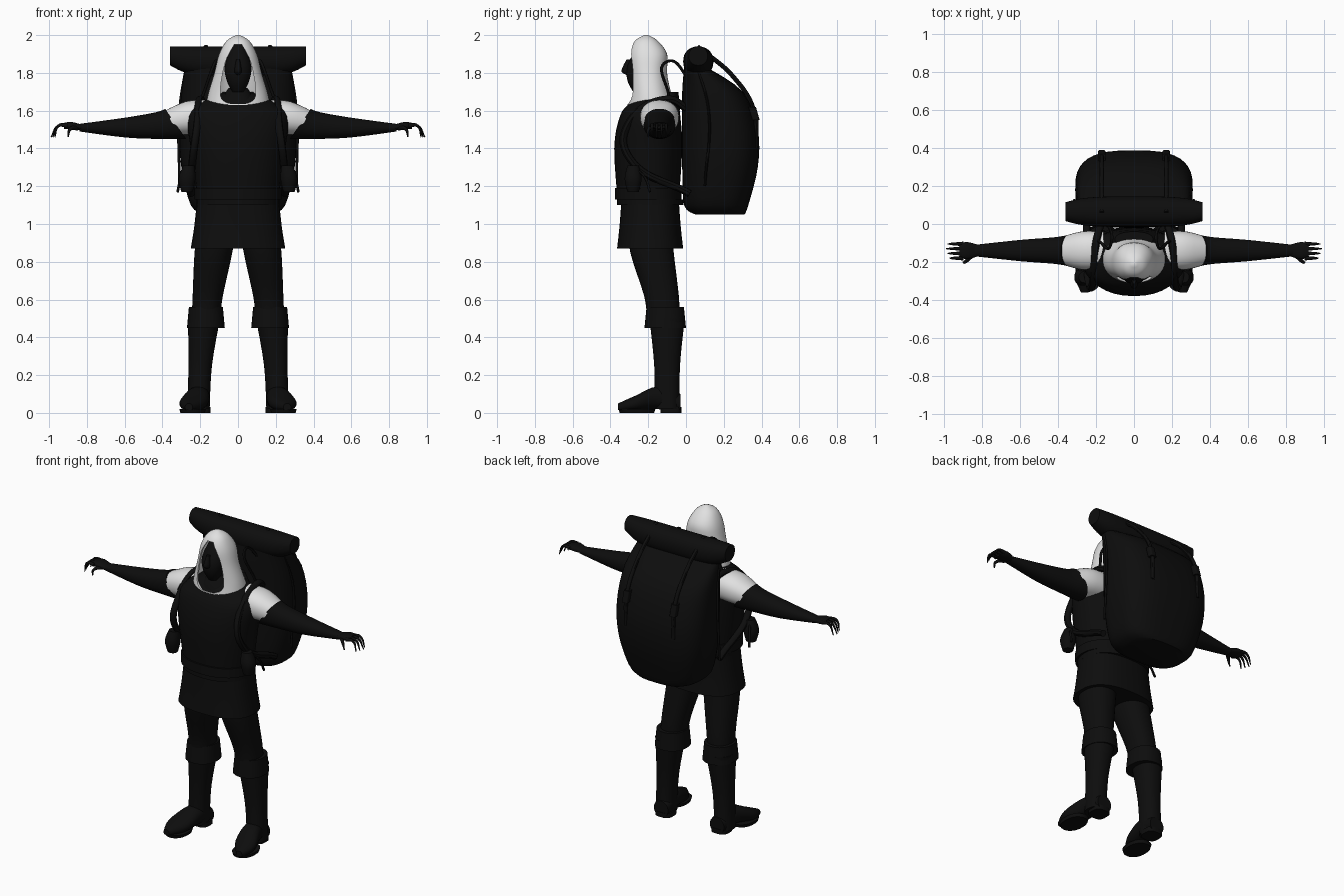
import bpy, bmesh, math
from mathutils import Vector

default_cube = bpy.data.objects.get("Cube")
if default_cube:
    bpy.data.objects.remove(default_cube)


def make_material(name, value):
    material = bpy.data.materials.new(name)
    material.use_nodes = True
    colour = (value, value, value, 1)
    material.diffuse_color = colour
    shader = material.node_tree.nodes["Principled BSDF"]
    shader.inputs["Base Color"].default_value = colour
    return material


CHARCOAL = make_material("charcoal black", .004)
PALE = make_material("pale cloth", .75)


def activate(part):
    bpy.ops.object.select_all(action='DESELECT')
    part.select_set(True)
    bpy.context.view_layer.objects.active = part


def finish(part, material):
    part.data.materials.clear()
    part.data.materials.append(material)
    activate(part)
    bpy.ops.object.shade_smooth_by_angle(angle=math.radians(45))
    return part


def smooth_rows(rows, steps):
    """Fill in rows along a flowing curve through the given ones."""
    rows = [Vector(row) for row in rows]
    last = len(rows) - 1
    filled = []
    for index in range(last):
        start, end = rows[index], rows[index + 1]
        leave = (end - rows[max(index - 1, 0)]) / 2
        arrive = (rows[min(index + 2, last)] - start) / 2
        for step in range(steps):
            t = step / steps
            ease = t * t * (3 - 2 * t)
            bend = leave * t * (1 - t) ** 2 - arrive * t * t * (1 - t)
            filled.append(start.lerp(end, ease) + bend)
    return filled + [rows[last]]


def rounded(value, power):
    return math.copysign(abs(value) ** (2 / power), value)


def loft(name, rows, axis='z', material=CHARCOAL, aspect=1, power=2.2,
         sides=32, steps=4, mirror=1, floor=0, slant=0):
    """Skin over cross-sections; a row is x, y, z, radius and maybe a second radius."""
    rows = [row if len(row) > 4 else (*row, row[3] * aspect) for row in rows]
    rows = smooth_rows(rows, steps)
    across, along = {'x': 'yz', 'y': 'xz', 'z': 'xy'}[axis]
    mesh = bmesh.new()
    loops = []
    for index, (x, y, z, wide, deep) in enumerate(rows):
        fade = (1 - index / (len(rows) - 1)) ** 2
        loop = []
        for side in range(sides):
            angle = math.tau * side / sides
            point = Vector((x, y, z))
            first = wide * rounded(math.cos(angle), power)
            second = deep * rounded(math.sin(angle), power)
            setattr(point, across, getattr(point, across) + first)
            setattr(point, along, getattr(point, along) + second)
            point.x = (point.x + slant * fade * second) * mirror
            point.z = max(point.z, floor)
            loop.append(mesh.verts.new(point))
        loops.append(loop)
    for lower, upper in zip(loops, loops[1:]):
        for side in range(sides):
            before = side - 1
            mesh.faces.new((lower[before], lower[side], upper[side], upper[before]))
    mesh.faces.new(loops[0])
    mesh.faces.new(loops[-1])
    bmesh.ops.recalc_face_normals(mesh, faces=mesh.faces)
    data = bpy.data.meshes.new(name)
    mesh.to_mesh(data)
    mesh.free()
    part = bpy.data.objects.new(name, data)
    bpy.context.collection.objects.link(part)
    return finish(part, material)


def centred(*rows):
    return [(0, *row) for row in rows]


def strap(name, points, radius, mirror=1, taper=1):
    """Round cord through the points, narrowing towards its end."""
    curve = bpy.data.curves.new(name, 'CURVE')
    curve.dimensions = '3D'
    curve.bevel_depth = radius
    curve.bevel_resolution = 2
    curve.use_fill_caps = True
    spline = curve.splines.new('BEZIER')
    last = len(points) - 1
    spline.bezier_points.add(last)
    for index, (knot, (x, y, z)) in enumerate(zip(spline.bezier_points, points)):
        knot.co = (x * mirror, y, z)
        knot.handle_left_type = knot.handle_right_type = 'AUTO'
        knot.radius = 1 + (taper - 1) * index / last
    part = bpy.data.objects.new(name, curve)
    bpy.context.collection.objects.link(part)
    activate(part)
    bpy.ops.object.convert(target='MESH')
    return finish(bpy.context.object, CHARCOAL)


# Torso, belt and skirted tunic
loft("vest", centred((-.2, 1.1, .21, .16), (-.2, 1.4, .25, .18), (-.19, 1.57, .27, .16),
                     (-.17, 1.64, .2, .13), (-.15, 1.69, .1, .1)))
loft("tunic_skirt", centred((-.19, .87, .25), (-.19, 1, .23), (-.19, 1.2, .21)), aspect=.7, power=2.5)
loft("belt", centred((-.2, 1.13, .23), (-.2, 1.19, .23)), aspect=.77)
loft("sash_fold", centred((-.19, 1.1, .22), (-.19, 1.13, .22)), aspect=.8)

# Hood with a cut face opening
hood = loft("hood", centred((-.18, 1.63, .17, .13), (-.19, 1.7, .155, .11), (-.2, 1.8, .125, .1),
                            (-.2, 1.9, .1, .1), (-.21, 1.97, .06, .06), (-.21, 2, .01, .01)),
            material=PALE, sides=48)
opening = loft("face_opening_cutter", centred((-.4, 1.635, .04), (-.4, 1.68, .095), (-.4, 1.85, .07),
                                              (-.4, 1.95, .02)), power=2.2)
for vertex in opening.data.vertices:
    vertex.co.y = -.23 if vertex.co.y > -.4 else -.6
opening.hide_render = True
shell = hood.modifiers.new("cloth thickness", 'SOLIDIFY')
shell.thickness = .012
cut = hood.modifiers.new("face opening", 'BOOLEAN')
cut.operation = 'DIFFERENCE'
cut.object = opening
cut.solver = 'EXACT'
activate(hood)
for modifier in (shell.name, cut.name):
    bpy.ops.object.modifier_apply(modifier=modifier)
bpy.data.objects.remove(opening)
finish(hood, PALE)

# Face, nose, scarf and collar
loft("face", centred((-.25, 1.7, .03), (-.25, 1.76, .06), (-.24, 1.84, .07), (-.22, 1.95, .03)))
loft("nose", centred((-.3, 1.79, .01), (-.31, 1.81, .02), (-.3, 1.87, .01)), aspect=1.6, sides=12)
loft("scarf", centred((-.19, 1.6, .12), (-.2, 1.66, .09), (-.2, 1.72, .05)))
loft("collar_back", centred((-.1, 1.6, .17), (-.08, 1.7, .1)), aspect=.4)

for side, name in ((1, "left"), (-1, "right")):
    # Shoulder, sleeve and palm
    loft(name + "_shoulder", [(.16, -.14, 1.57, .1), (.28, -.14, 1.56, .1), (.42, -.14, 1.53, .06)],
         'x', PALE, aspect=.88, mirror=side)
    loft(name + "_sleeve", [(.33, -.14, 1.53, .085, .08), (.42, -.14, 1.52, .07, .07),
                            (.6, -.14, 1.51, .056, .052), (.84, -.14, 1.51, .03, .02)],
         'x', mirror=side, slant=.7)
    loft(name + "_palm", [(.82, -.14, 1.51, .03), (.88, -.14, 1.52, .045), (.92, -.14, 1.52, .035)],
         'x', aspect=.45, mirror=side)

    # Clawed fingers, the middle ones longest
    for finger in range(4):
        y = -.18 + finger * .025
        tip = .99 - .01 * abs(finger - 2)
        strap(f"{name}_finger_{finger}", [(.9, y, 1.52), (.95, y, 1.52), (tip, y, 1.46)],
              radius=.012, mirror=side, taper=.25)
    strap(name + "_thumb", [(.85, -.16, 1.51), (.89, -.2, 1.5), (.9, -.2, 1.46)],
          radius=.014, mirror=side, taper=.25)

    # Trouser leg, boot, cuff and foot
    loft(name + "_trouser", [(.17, -.12, .5, .075), (.16, -.13, .62, .08), (.13, -.18, .85, .1),
                             (.11, -.19, 1, .1)], aspect=1.15, mirror=side)
    loft(name + "_boot_shaft", [(.21, -.1, .02, .06), (.2, -.1, .25, .062), (.18, -.1, .5, .085)],
         aspect=1.1, mirror=side)
    loft(name + "_boot_cuff", [(.17, -.11, .45, .1), (.17, -.11, .56, .09)], aspect=1.1, mirror=side)
    loft(name + "_foot", [(.2, -.03, .05, .05), (.21, -.15, .08, .06), (.24, -.27, .05, .07, .04),
                          (.26, -.36, .03, .02)], 'y', mirror=side, floor=.015)
    loft(name + "_heel", [(.2, -.08, 0, .055), (.2, -.08, .03, .055)], power=3, mirror=side)
    loft(name + "_sole", [(.24, -.26, 0, .065), (.24, -.26, .02, .07)], aspect=1.4, mirror=side)

    # Harness with hip pouch and loose ends
    strap(name + "_shoulder_strap", [(.17, .02, 1.6), (.2, -.1, 1.66), (.22, -.32, 1.5),
                                     (.24, -.3, 1.35), (.25, .02, 1.16)], radius=.02, mirror=side)
    loft(name + "_hip_pouch", [(.27, -.28, 1.17, .03), (.27, -.28, 1.24, .045), (.26, -.28, 1.31, .03)],
         mirror=side)
    strap(name + "_loose_strap", [(.26, -.28, 1.3), (.3, -.22, 1.25), (.32, -.19, 1.17)],
          radius=.007, mirror=side)
    strap(name + "_lifter_strap", [(.19, -.09, 1.67), (.12, -.1, 1.86), (.15, .03, 1.75)],
          radius=.008, mirror=side)

    # Pack straps and buckles
    strap(name + "_pack_strap", [(.17, .06, 1.94), (.17, .25, 1.78), (.17, .36, 1.6), (.17, .37, 1.4)],
          radius=.012, mirror=side)
    loft(name + "_buckle", [(.17, .37, 1.55, .02), (.17, .35, 1.62, .02)], power=4, mirror=side)
    strap(name + "_side_strap", [(.27, .05, 1.86), (.31, .12, 1.6), (.31, .1, 1.2)],
          radius=.007, mirror=side)

# Backpack and bedroll with narrowing ends
loft("backpack", centred((.18, 1.05, .18, .13), (.16, 1.1, .25, .17), (.18, 1.3, .3, .2),
                         (.18, 1.5, .31, .2), (.14, 1.7, .3, .16), (.05, 1.83, .28, .06)),
     power=2.9, sides=40)
roll = []
for step in range(-6, 7):
    radius = .08 - .03 * abs(step / 6) ** 4
    roll.append((.06 * step, .065, 1.94 - radius, radius))
loft("bedroll", roll, 'x')
